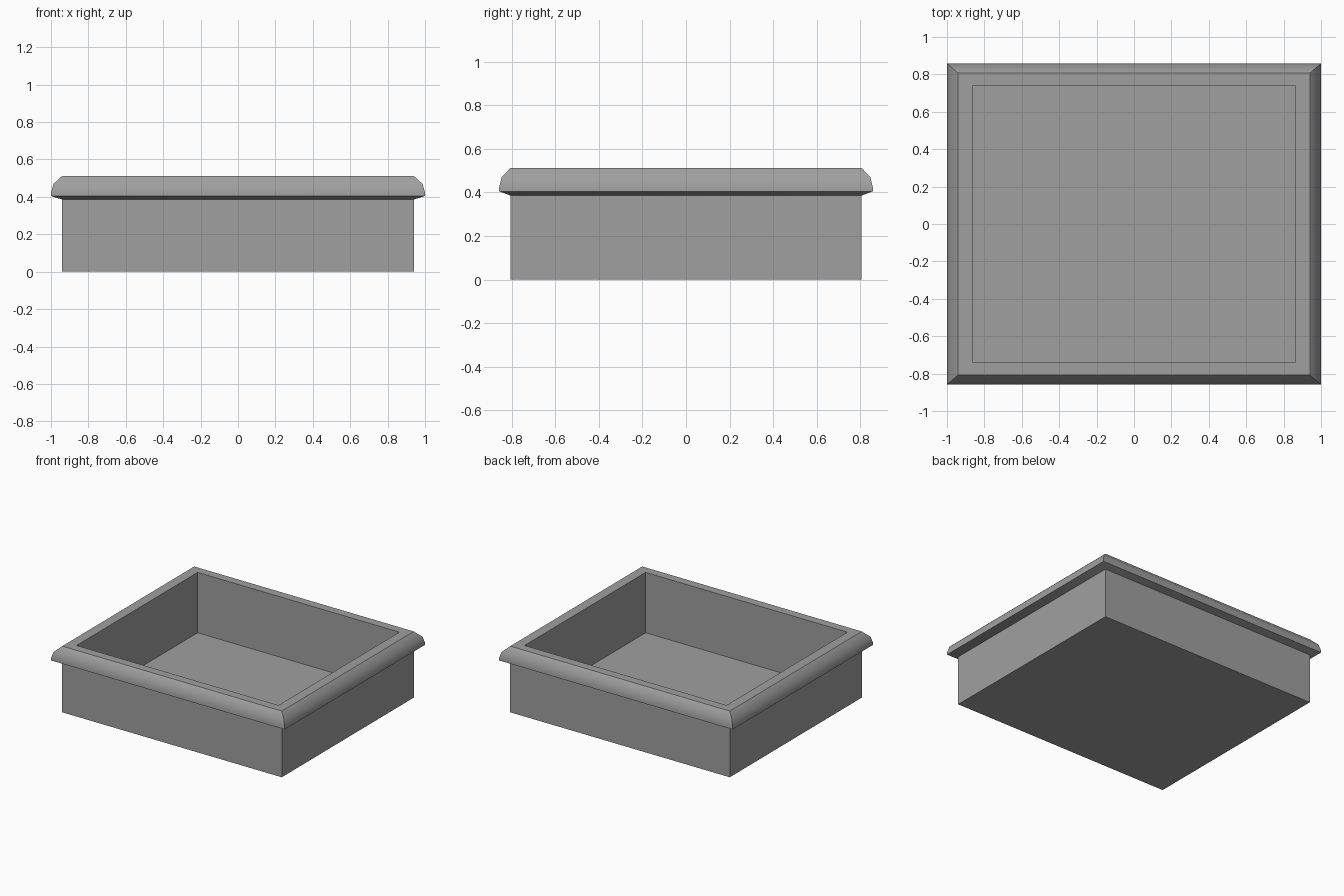
import bpy, bmesh, math

cube = bpy.data.objects.get("Cube")
if cube:
    bpy.data.objects.remove(cube, do_unlink=True)

grey = bpy.data.materials.new("mid grey")
grey.use_nodes = True
colour = (0.35, 0.35, 0.35, 1)
grey.diffuse_color = colour
grey.node_tree.nodes["Principled BSDF"].inputs["Base Color"].default_value = colour

# Section of the tray: (half width, half depth, height), outside bottom to inside floor
section = [
    (0.94, 0.807, 0.0),      # outer wall
    (0.94, 0.807, 0.386),
    (1.0, 0.858, 0.405),     # rounded lip
    (1.0, 0.858, 0.423),
    (0.987, 0.847, 0.469),
    (0.94, 0.807, 0.512),
    (0.864, 0.74, 0.512),    # flat rim
    (0.864, 0.74, 0.045),    # inner wall down to the floor
]


def rectangular_loft(name, rings):
    """Skin a stack of rectangles and cap both ends."""
    bm = bmesh.new()
    loops = [[bm.verts.new((sx * x, sy * y, z))
              for sx, sy in ((-1, -1), (1, -1), (1, 1), (-1, 1))]
             for x, y, z in rings]
    for low, high in zip(loops, loops[1:]):
        for i in range(4):
            j = (i + 1) % 4
            bm.faces.new((low[i], low[j], high[j], high[i]))
    bm.faces.new(reversed(loops[0]))
    bm.faces.new(loops[-1])
    bmesh.ops.recalc_face_normals(bm, faces=bm.faces)
    mesh = bpy.data.meshes.new(name)
    bm.to_mesh(mesh)
    bm.free()
    mesh.materials.append(grey)
    obj = bpy.data.objects.new(name, mesh)
    bpy.context.collection.objects.link(obj)
    return obj


tray = rectangular_loft("open_tray", section)

# Soften the lip only; mitres and wall corners stay sharp
bpy.ops.object.select_all(action='DESELECT')
tray.select_set(True)
bpy.context.view_layer.objects.active = tray
bpy.ops.object.shade_smooth_by_angle(angle=math.radians(38))
